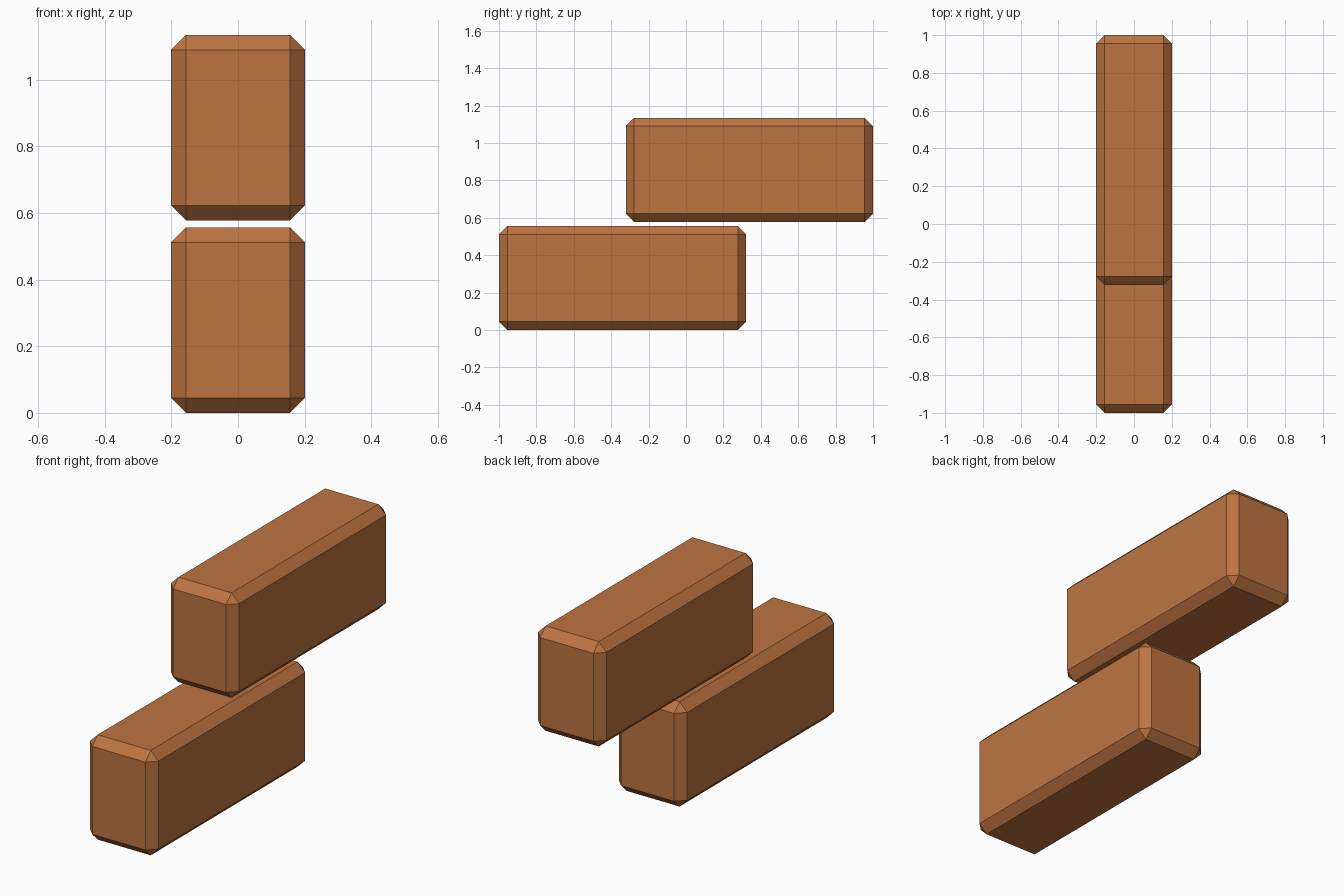
import bpy

cube = bpy.data.objects.get("Cube")
if cube:
    bpy.data.objects.remove(cube, do_unlink=True)

# Clay colour shared by both bricks
CLAY = (0.51, 0.175, 0.053, 1)
clay = bpy.data.materials.new("brick_clay")
clay.use_nodes = True
clay.diffuse_color = CLAY
clay.node_tree.nodes["Principled BSDF"].inputs["Base Color"].default_value = CLAY

WIDTH, LENGTH, HEIGHT = 0.402, 1.322, 0.557
CHAMFER = 0.045
GAP = 0.021
OFFSET = 1 - LENGTH / 2


def add_brick(name, y, bottom):
    """Box with a single flat chamfer on every edge."""
    bpy.ops.mesh.primitive_cube_add(size=1, location=(0, y, bottom + HEIGHT / 2))
    brick = bpy.context.object
    brick.name = name
    brick.scale = (WIDTH, LENGTH, HEIGHT)
    bpy.ops.object.transform_apply(location=False, rotation=False, scale=True)
    bevel = brick.modifiers.new("chamfer", 'BEVEL')
    bevel.width = CHAMFER
    bevel.segments = 1
    brick.data.materials.append(clay)


# Lower brick towards the front, upper brick staggered to the back
add_brick("lower_brick", -OFFSET, 0)
add_brick("upper_brick", OFFSET, HEIGHT + GAP)
